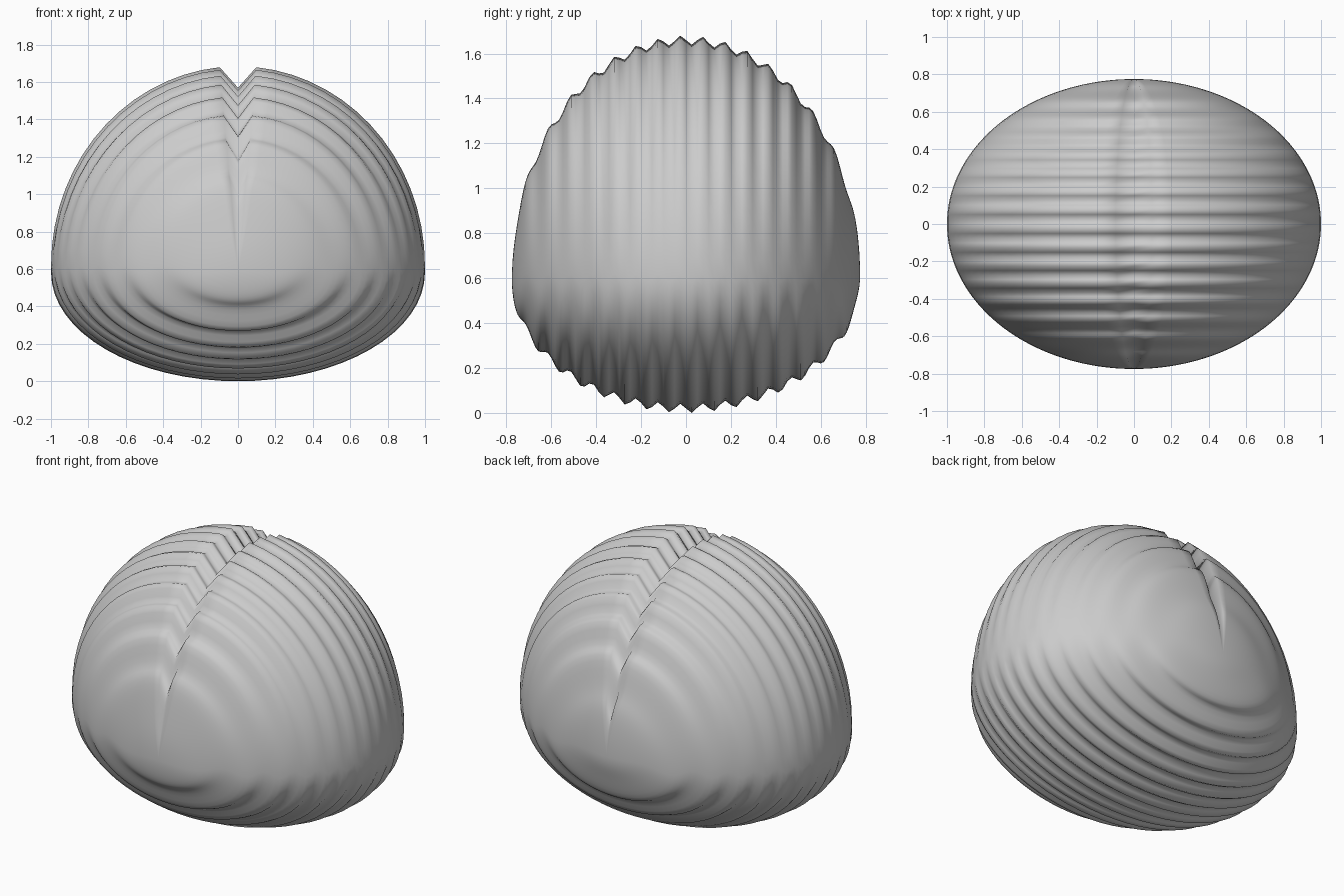
import bpy, bmesh, math

if "Cube" in bpy.data.objects:
    bpy.data.objects.remove(bpy.data.objects["Cube"])

SEGMENTS, RINGS = 64, 96
WIDTH, DEPTH = 1.0, 0.775          # half sizes in x and y
TOP, BOTTOM, CENTRE = 1.065, 0.58, 0.60
RIDGE, GROOVE = 0.02, 0.115


def shell_point(ring, seg):
    # sphere with poles on the y axis, taller above the centre than below
    p, a = math.pi * ring / RINGS, 2 * math.pi * seg / SEGMENTS
    x = WIDTH * math.sin(p) * math.sin(a)
    y = -DEPTH * math.cos(p)
    h = math.sin(p) * math.cos(a)
    z = CENTRE + h * (TOP if h > 0 else BOTTOM)
    # wavy ridges across the depth
    z -= RIDGE * math.sin(64 * y)
    # narrow groove along the top centre line
    if seg == 0 and 0 < ring < RINGS:
        z -= GROOVE * min(1, h * 3)
    return x, y, z


# ridged shell
bm = bmesh.new()
front = bm.verts.new(shell_point(0, 0))
rows = [[bm.verts.new(shell_point(r, s)) for s in range(SEGMENTS)] for r in range(1, RINGS)]
back = bm.verts.new(shell_point(RINGS, 0))
for s in range(SEGMENTS):
    t = (s + 1) % SEGMENTS
    bm.faces.new((front, rows[0][s], rows[0][t]))
    bm.faces.new((back, rows[-1][t], rows[-1][s]))
    for a, b in zip(rows, rows[1:]):
        bm.faces.new((a[s], b[s], b[t], a[t]))
bmesh.ops.recalc_face_normals(bm, faces=bm.faces)
mesh = bpy.data.meshes.new("ridged_shell")
bm.to_mesh(mesh)
bm.free()
shell = bpy.data.objects.new("ridged_shell", mesh)
bpy.context.collection.objects.link(shell)

# smooth shading
for poly in mesh.polygons:
    poly.use_smooth = True
